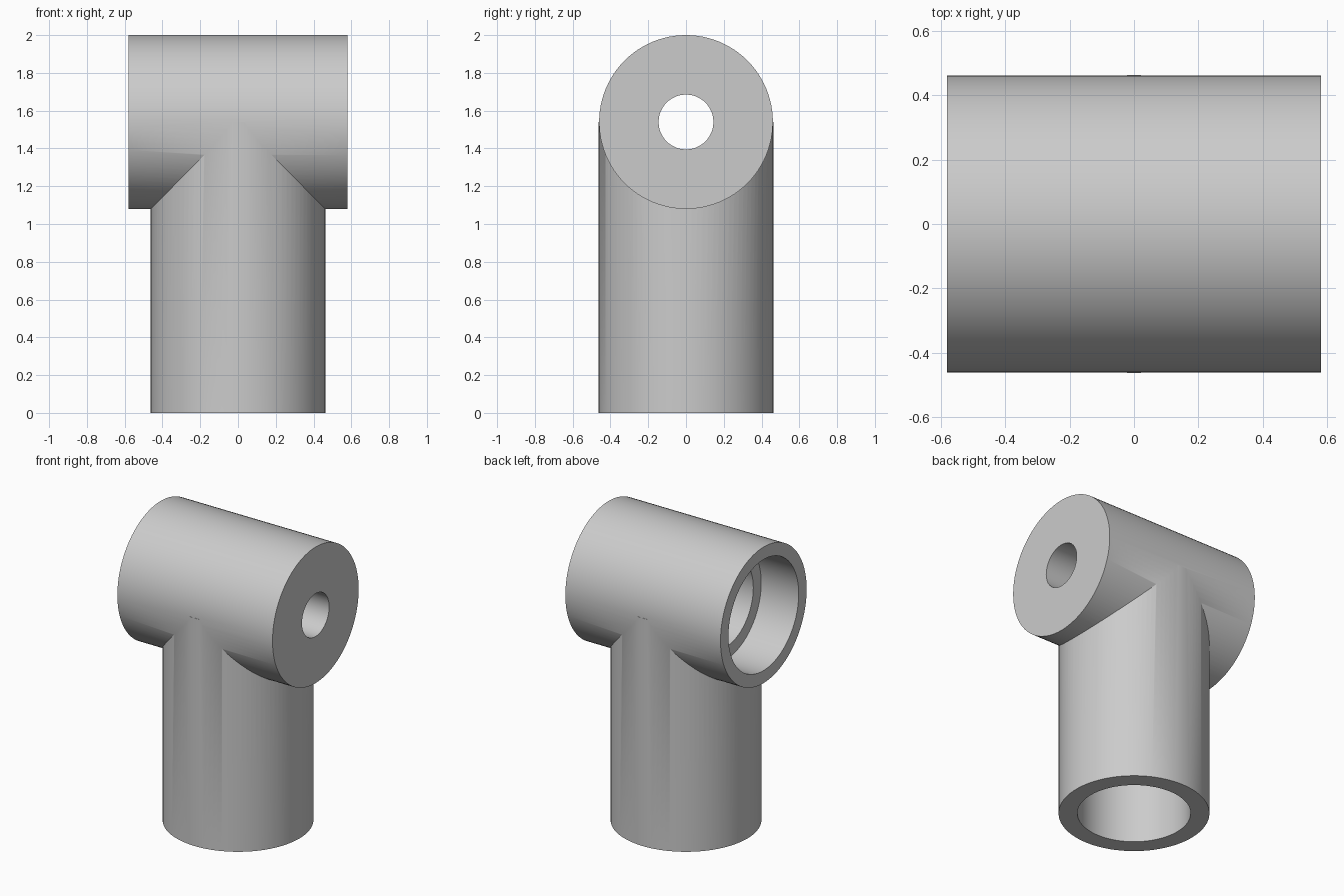
import bpy
import math

if "Cube" in bpy.data.objects:
    bpy.data.objects.remove(bpy.data.objects["Cube"], do_unlink=True)

AXIS_Z = 1.54      # height of the cross tube axis
HALF = 0.58        # half length of the cross tube


def cylinder(name, radius, start, end, along_x=False, sides=96):
    """Cylinder between two stations, upright or along the cross tube axis."""
    mid = (start + end) / 2
    loc = (mid, 0, AXIS_Z) if along_x else (0, 0, mid)
    rot = (0, math.pi / 2, 0) if along_x else (0, 0, 0)
    bpy.ops.mesh.primitive_cylinder_add(vertices=sides, radius=radius,
                                        depth=end - start, location=loc, rotation=rot)
    ob = bpy.context.object
    ob.name = name
    return ob


def combine(target, tool, operation):
    mod = target.modifiers.new(operation.title(), 'BOOLEAN')
    mod.operation = operation
    mod.solver = 'EXACT'
    mod.object = tool
    bpy.context.view_layer.objects.active = target
    bpy.ops.object.modifier_apply(modifier=mod.name)
    bpy.data.objects.remove(tool, do_unlink=True)


# Outer body: cross tube joined to the upright tube
body = cylinder("tee_fitting", 0.46, -HALF, HALF, along_x=True)
combine(body, cylinder("upright_tube", 0.462, 0, AXIS_Z), 'UNION')

# Bores: wide mouth, stepped inner bore, small through hole, upright socket
bores = [
    ("mouth_bore", 0.375, -HALF - 0.1, -0.30, True),
    ("inner_bore", 0.29, -0.40, 0.12, True),
    ("through_hole", 0.145, 0.0, HALF + 0.1, True),
    ("upright_socket", 0.347, -0.1, 0.92, False),
]
for name, radius, start, end, along_x in bores:
    combine(body, cylinder(name, radius, start, end, along_x), 'DIFFERENCE')

# Plain grey material
grey = bpy.data.materials.new("plain_grey")
grey.use_nodes = True
colour = (0.6, 0.6, 0.6, 1)
grey.diffuse_color = colour
grey.node_tree.nodes["Principled BSDF"].inputs["Base Color"].default_value = colour
body.data.materials.clear()
body.data.materials.append(grey)
for face in body.data.polygons:
    face.material_index = 0

# Smooth walls with sharp rims
bpy.ops.object.select_all(action='DESELECT')
body.select_set(True)
bpy.context.view_layer.objects.active = body
bpy.ops.object.shade_smooth_by_angle(angle=math.radians(30))
